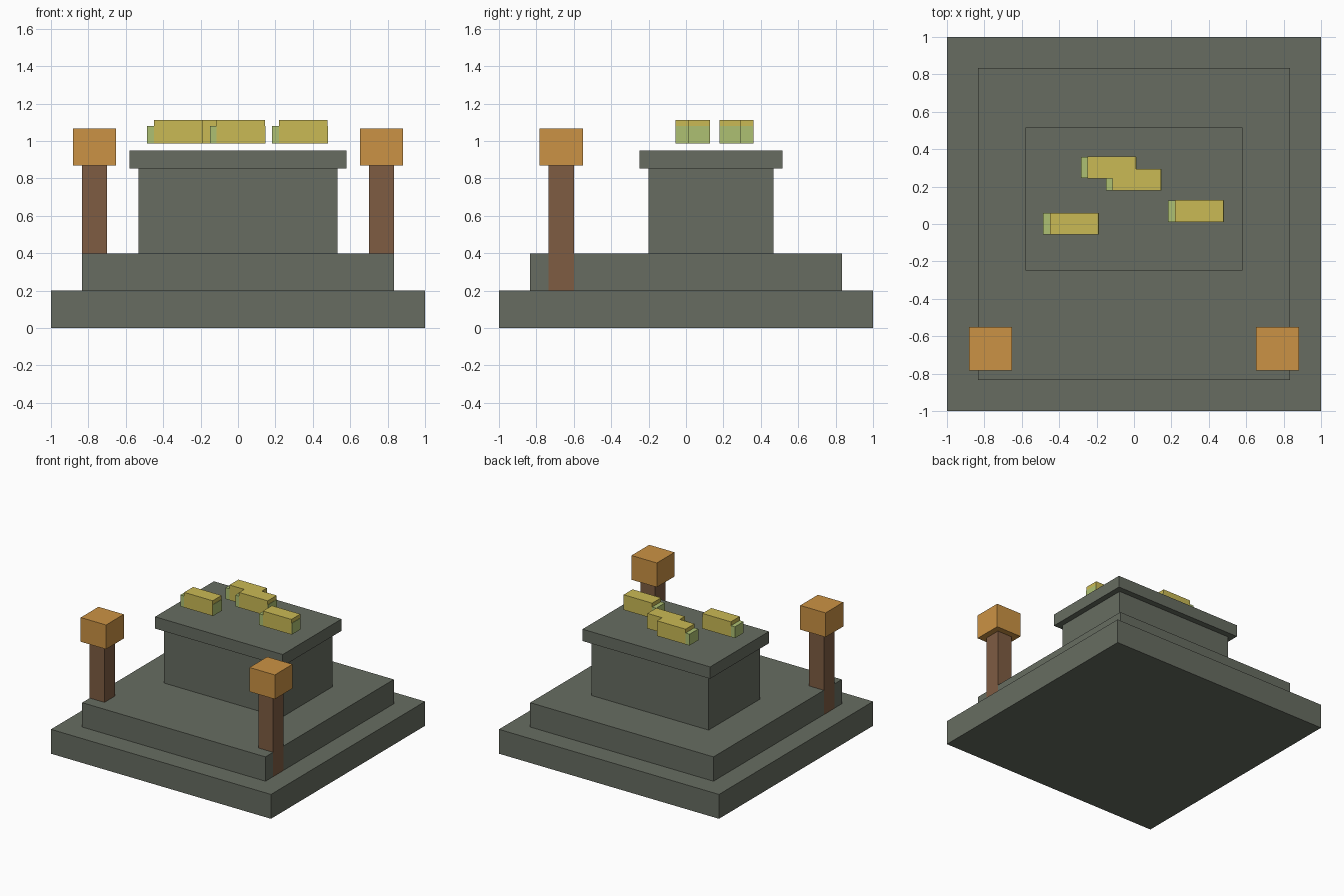
import bpy

default = bpy.data.objects.get("Cube")
if default:
    bpy.data.objects.remove(default, do_unlink=True)


def material(name, rgb):
    mat = bpy.data.materials.new(name)
    mat.use_nodes = True
    color = (*rgb, 1)
    mat.diffuse_color = color
    mat.node_tree.nodes["Principled BSDF"].inputs["Base Color"].default_value = color
    return mat


stone = material("dark stone", (0.135, 0.152, 0.12))
wood = material("brown wood", (0.21, 0.107, 0.055))
amber = material("amber lamp", (0.6, 0.29, 0.058))
yellow = material("mustard yellow", (0.59, 0.49, 0.09))
green = material("pale green", (0.42, 0.53, 0.17))


def box(name, mat, x, y, z):
    """Box spanning the (low, high) range on each axis."""
    spans = (x, y, z)
    bpy.ops.mesh.primitive_cube_add(size=1, location=[(a + b) / 2 for a, b in spans])
    obj = bpy.context.object
    obj.name = name
    obj.scale = [b - a for a, b in spans]
    bpy.ops.object.transform_apply(location=False, rotation=False, scale=True)
    obj.data.materials.append(mat)
    return obj


def around(center, half):
    return (center - half, center + half)


# Stepped base, pedestal and table slab
box("base_step", stone, (-1, 1), (-1, 1), (0, 0.2))
box("upper_step", stone, (-0.833, 0.833), (-0.833, 0.833), (0.2, 0.4))
box("pedestal", stone, (-0.533, 0.533), (-0.2, 0.467), (0.4, 0.853))
box("table_slab", stone, (-0.58, 0.58), (-0.248, 0.515), (0.853, 0.95))

# Lamp posts at the two front corners
for side, sign in (("left", 1), ("right", -1)):
    x, y = sign * 0.767, -0.667
    box(side + "_lamp_post", wood, around(x, 0.067), around(y, 0.067), (0.2, 0.868))
    box(side + "_lamp", amber, around(x, 0.115), around(y, 0.115), (0.868, 1.067))

# Offerings: a low green core with a taller yellow wrap on top
for i, (x, y) in enumerate(((-0.486, 0.002), (0.183, 0.069), (-0.284, 0.302), (-0.15, 0.236))):
    box(f"offering_core_{i}", green, (x, x + 0.298), around(y, 0.057), (0.987, 1.08))
    box(f"offering_wrap_{i}", yellow, (x + 0.036, x + 0.295), around(y, 0.058), (0.988, 1.112))
